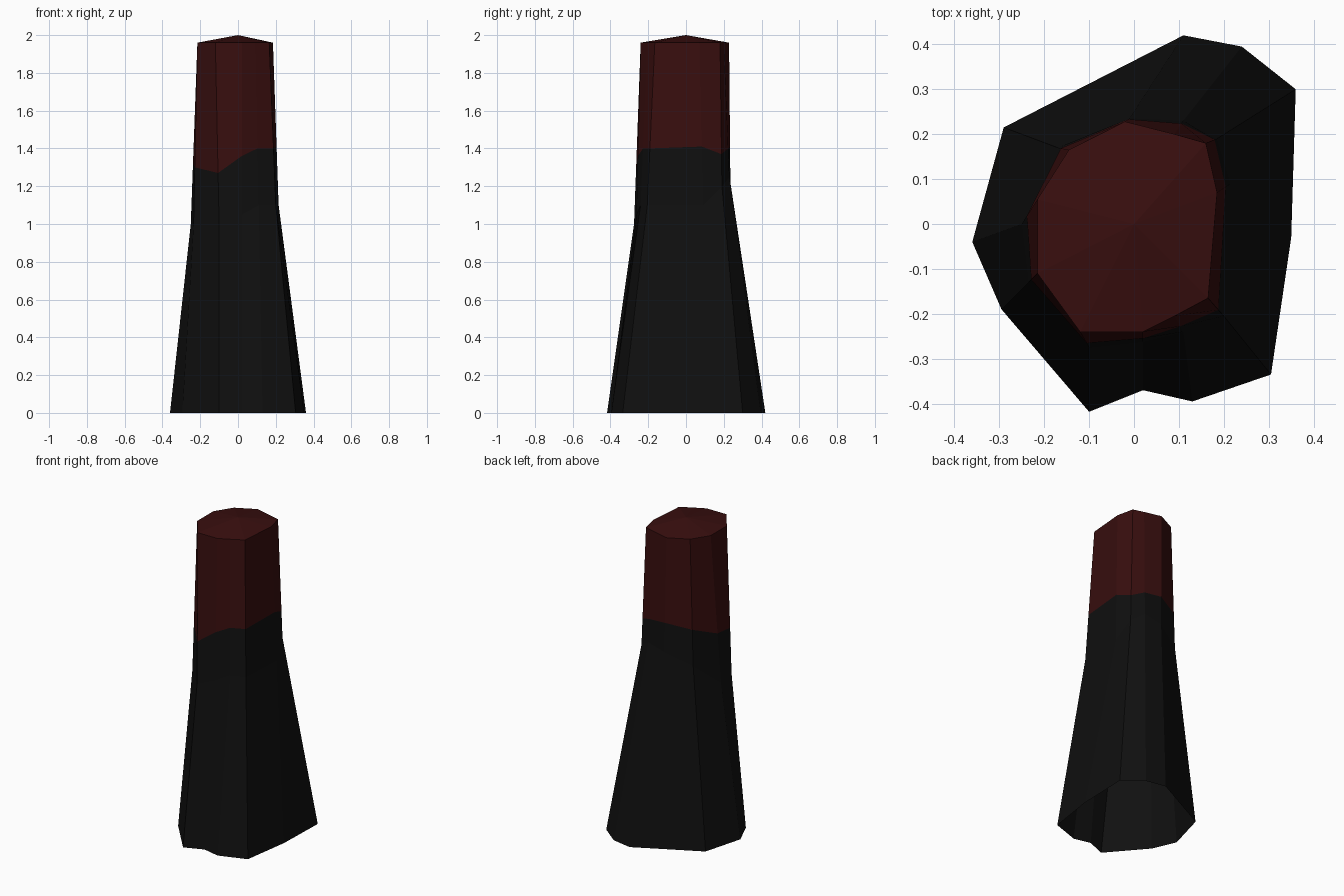
import bpy
import bmesh
from mathutils import Vector

default_cube = bpy.data.objects.get("Cube")
if default_cube:
    bpy.data.objects.remove(default_cube, do_unlink=True)


def make_material(name, colour):
    material = bpy.data.materials.new(name)
    material.use_nodes = True
    material.diffuse_color = colour
    shader = next(n for n in material.node_tree.nodes if n.type == 'BSDF_PRINCIPLED')
    shader.inputs["Base Color"].default_value = colour
    shader.inputs["Roughness"].default_value = 0.9
    return material


charcoal = make_material("charcoal black", (0.005, 0.005, 0.005, 1))
dark_red = make_material("dark red", (0.04, 0.0045, 0.0045, 1))

# Irregular outlines of the flared foot, the waist and the top rim
foot_outline = [(.11, .42), (.24, .395), (.36, .3), (.35, -.03), (.305, -.335), (.13, -.395),
                (.02, -.37), (-.1, -.418), (-.295, -.19), (-.36, -.04), (-.29, .215)]
waist_outline = [(-.01, .235, 1.22), (.11, .23, 1.25), (.185, .19, 1.2), (.215, .09, 1.1),
                 (.2, -.205, 1.1), (.11, -.24, 1.1), (.02, -.262, 1.05), (-.1, -.275, 1),
                 (-.235, -.13, 1), (-.25, 0, 1), (-.17, .17, 1.15)]
rim_outline = [(-.02, .228), (.09, .2), (.16, .18), (.185, .07), (.165, -.165), (.09, -.205),
               (.02, -.24), (-.12, -.24), (-.215, -.11), (-.215, .055), (-.145, .165)]
# Height of the wavy colour border on each edge of the column
border_heights = [1.41, 1.4, 1.37, 1.41, 1.4, 1.4, 1.36, 1.27, 1.3, 1.32, 1.38]

foot = [Vector((x, y, 0)) for x, y in foot_outline]
waist = [Vector(point) for point in waist_outline]
rim = [Vector((x, y, 1.96)) for x, y in rim_outline]
border = [low.lerp(high, (height - low.z) / (high.z - low.z))
          for low, high, height in zip(waist, rim, border_heights)]


def build_sleeve(name, rings, material, apex=None):
    """Skin a stack of rings, closing the last one with a shallow point."""
    bm = bmesh.new()
    loops = [[bm.verts.new(point) for point in ring] for ring in rings]
    count = len(loops[0])
    for lower, upper in zip(loops, loops[1:]):
        for i in range(count):
            j = (i + 1) % count
            bm.faces.new((lower[i], upper[i], upper[j], lower[j]))
    if apex:
        tip = bm.verts.new(apex)
        for i in range(count):
            bm.faces.new((loops[-1][i], tip, loops[-1][(i + 1) % count]))
    mesh = bpy.data.meshes.new(name)
    bm.to_mesh(mesh)
    bm.free()
    mesh.materials.append(material)
    sleeve = bpy.data.objects.new(name, mesh)
    bpy.context.collection.objects.link(sleeve)
    return sleeve


# Hollow dark foot, open underneath
build_sleeve("flared_base", [foot, waist, border], charcoal)
# Red upper column with a low pointed cap
build_sleeve("upper_column", [border, rim], dark_red, apex=(0, 0, 2))
